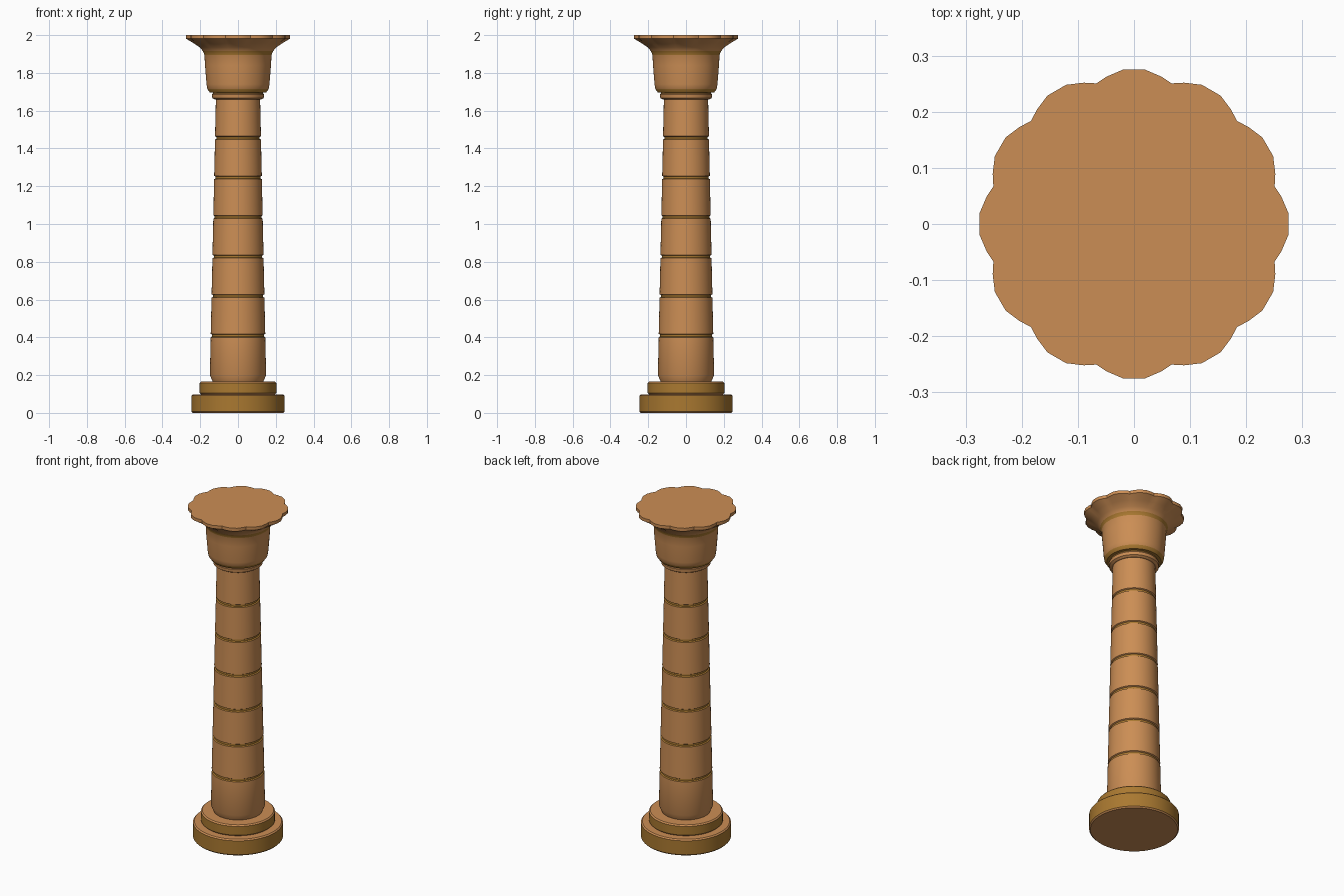
import bpy, bmesh, math

if "Cube" in bpy.data.objects:
    bpy.data.objects.remove(bpy.data.objects["Cube"])

SEG = 60


def material(name, color):
    m = bpy.data.materials.new(name)
    m.diffuse_color = color
    m.use_nodes = True
    m.node_tree.nodes["Principled BSDF"].inputs["Base Color"].default_value = m.diffuse_color
    return m


SAND = material("sandstone", (0.60, 0.27, 0.09, 1))
OCHRE = material("ochre", (0.40, 0.19, 0.03, 1))


def lobe(i):
    """Angle and radius factor of a rim point: 12 lobes of 5 segments."""
    k, j = divmod(i, 5)
    off = (-15, -10.5, -4, 4, 10.5)[j]
    fac = (0.94, 0.968, 1.0, 1.0, 0.968)[j]
    return math.radians(30 * k + off), fac


def lathe(name, profile, ochre=(), scallop=None):
    """Revolve (radius, z) points, capped; ochre lists the coloured segments,
    scallop gives each ring's share of the lobed outline."""
    bm = bmesh.new()
    rings = []
    for n, (r, z) in enumerate(profile):
        s = scallop[n] if scallop else 0
        ring = []
        for i in range(SEG):
            a, f = lobe(i) if scallop else (2 * math.pi * i / SEG, 1)
            rr = r * (1 + (f - 1) * s)
            ring.append(bm.verts.new((rr * math.cos(a), rr * math.sin(a), z)))
        rings.append(ring)
    for n in range(len(rings) - 1):
        a, b = rings[n], rings[n + 1]
        for i in range(SEG):
            j = (i + 1) % SEG
            f = bm.faces.new((a[i], a[j], b[j], b[i]))
            f.material_index = 1 if n in ochre else 0
    bm.faces.new(rings[0][::-1])
    bm.faces.new(rings[-1])
    me = bpy.data.meshes.new(name)
    bm.to_mesh(me)
    bm.free()
    me.materials.append(SAND)
    me.materials.append(OCHRE)
    ob = bpy.data.objects.new(name, me)
    bpy.context.collection.objects.link(ob)
    bpy.ops.object.select_all(action='DESELECT')
    ob.select_set(True)
    bpy.context.view_layer.objects.active = ob
    bpy.ops.object.shade_smooth_by_angle(angle=math.radians(28))


# stepped base: two discs with softened edges
for name, r, z0, z1 in (("base_lower", 0.247, 0.0, 0.098),
                        ("base_upper", 0.203, 0.098, 0.165)):
    b = 0.007
    lathe(name, [(r - b, z0), (r, z0 + b), (r, z1 - b), (r - b, z1)], ochre=(1,))

# tapered shaft of seven drums with recessed ochre joints
Z0, Z1, DRUMS = 0.2, 1.665, 7


def shaft_r(z):
    return 0.149 + (0.117 - 0.149) * (z - Z0) / (Z1 - Z0)


pts, joints = [(0.134, 0.165), (shaft_r(Z0), Z0)], []
step = (Z1 - Z0) / DRUMS
for k in range(1, DRUMS):
    z = Z0 + k * step
    r = shaft_r(z)
    pts += [(r, z - 0.009), (r - 0.007, z - 0.005),
            (r - 0.007, z + 0.005), (r, z + 0.009)]
    joints += [len(pts) - 4, len(pts) - 3]
pts.append((shaft_r(Z1), Z1))
lathe("shaft", pts, joints)

# neck collar under the capital
lathe("collar", [(0.125, 1.66), (0.136, 1.667), (0.138, 1.685),
                 (0.132, 1.692), (0.132, 1.705)], ochre=(3,))

# bell capital flaring into the scalloped rim
lathe("capital",
      [(0.135, 1.697), (0.150, 1.697), (0.163, 1.715), (0.167, 1.74),
       (0.175, 1.84), (0.178, 1.895), (0.186, 1.915), (0.202, 1.935),
       (0.235, 1.957), (0.276, 1.981), (0.276, 2.0)],
      ochre=(0, 1, 5), scallop=[0, 0, 0, 0, 0, 0, 0, 0, 0.4, 1, 1])
